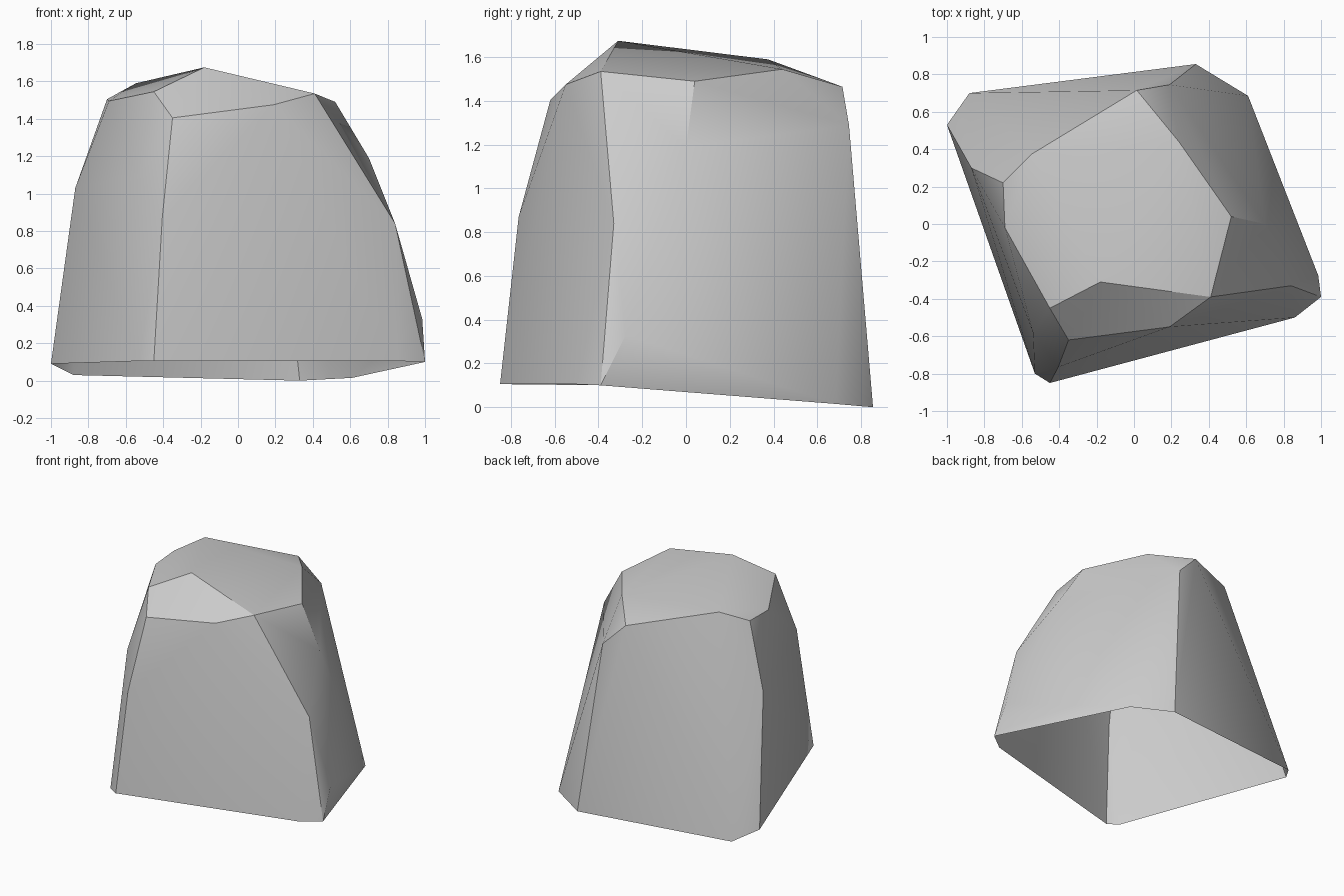
import bpy
import bmesh
from math import radians

cube = bpy.data.objects.get("Cube")
if cube:
    bpy.data.objects.remove(cube, do_unlink=True)

# Chipped boulder: corner points from the open foot up to the crown
foot = [(-1, .53, .09), (-.88, .7, .03), (.33, .855, 0), (.61, .685, .015),
        (1, -.39, .1), (.86, -.5, .105), (-.45, -.85, .105), (-.53, -.8, .105)]
flanks = [(.985, -.275, .33), (.84, -.33, .84), (.7, 0, 1.19), (.19, .745, 1.29),
          (-.87, .3, 1.03), (-.54, -.58, 1.09), (-.405, -.765, .87)]
shoulder = [(.015, .715, 1.465), (.24, .44, 1.545), (.52, .04, 1.49),
            (.41, -.39, 1.535), (.19, -.55, 1.475), (-.35, -.62, 1.405),
            (-.45, -.45, 1.545), (-.69, -.02, 1.495), (-.7, .22, 1.505)]
crown = [(-.18, -.31, 1.675), (-.545, .375, 1.59)]

# Wrap the corners in a convex skin
bm = bmesh.new()
foot_verts = {bm.verts.new(p) for p in foot}
for p in flanks + shoulder + crown:
    bm.verts.new(p)
bmesh.ops.convex_hull(bm, input=bm.verts[:])
bmesh.ops.recalc_face_normals(bm, faces=bm.faces[:])

# Leave the underside open
underside = [f for f in bm.faces if all(v in foot_verts for v in f.verts)]
bmesh.ops.delete(bm, geom=underside, context='FACES')

mesh = bpy.data.meshes.new("boulder")
bm.to_mesh(mesh)
bm.free()
boulder = bpy.data.objects.new("boulder", mesh)
bpy.context.collection.objects.link(boulder)

# Plain grey stone
stone = bpy.data.materials.new("grey_stone")
stone.use_nodes = True
colour = (.6, .6, .6, 1)
stone.diffuse_color = colour
stone.node_tree.nodes["Principled BSDF"].inputs["Base Color"].default_value = colour
mesh.materials.append(stone)

# Soft facets with crisp ridges
bpy.ops.object.select_all(action='DESELECT')
boulder.select_set(True)
bpy.context.view_layer.objects.active = boulder
bpy.ops.object.shade_smooth_by_angle(angle=radians(30))
